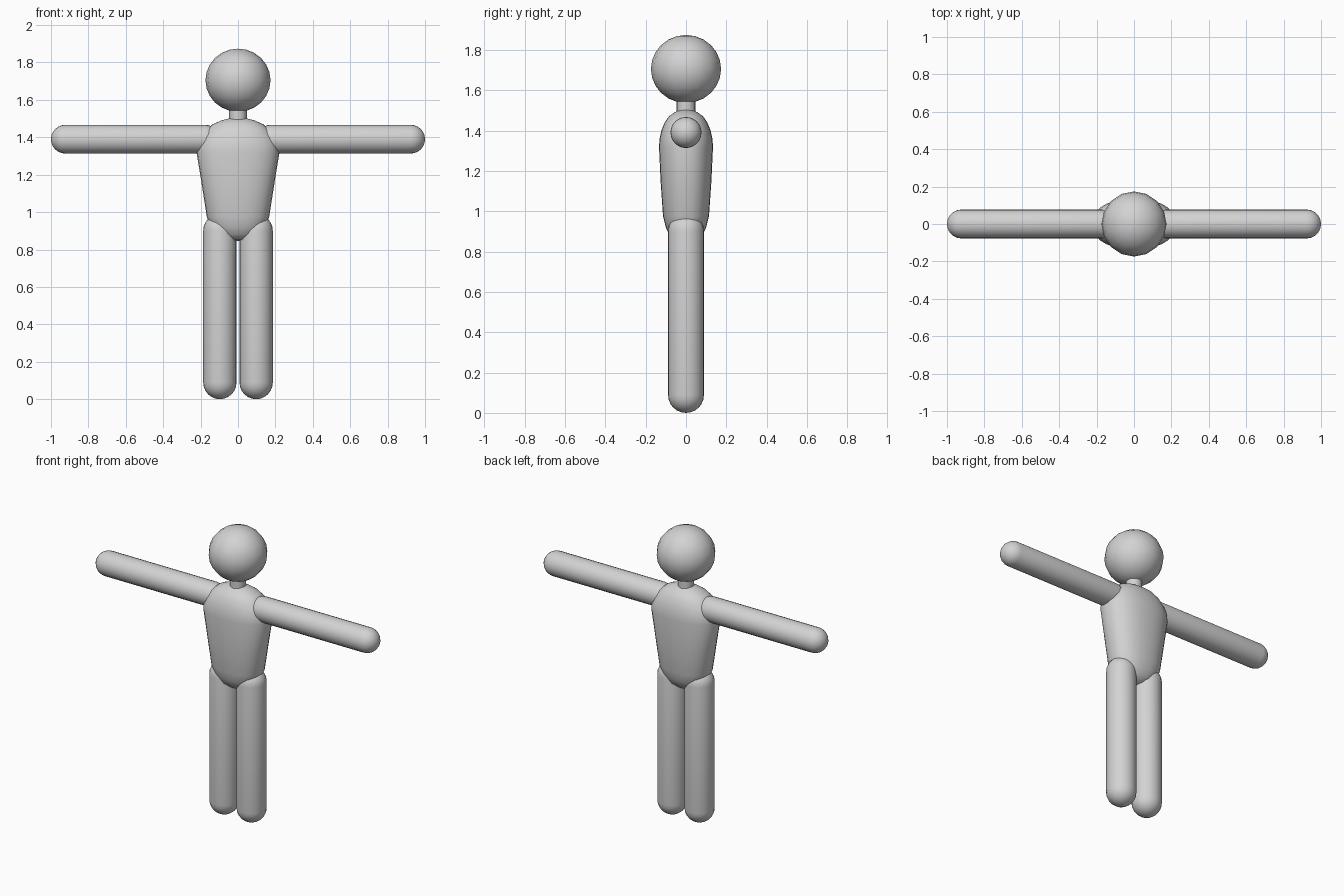
import bpy, bmesh, math
from mathutils import Vector, Matrix

if "Cube" in bpy.data.objects:
    bpy.data.objects.remove(bpy.data.objects["Cube"])

grey = bpy.data.materials.new("light grey")
grey.diffuse_color = (0.65, 0.65, 0.65, 1)
grey.use_nodes = True
grey.node_tree.nodes["Principled BSDF"].inputs["Base Color"].default_value = grey.diffuse_color


def finish(name, bm, matrix=Matrix()):
    """Turn a bmesh into a smooth-shaded object."""
    bmesh.ops.transform(bm, matrix=matrix, verts=bm.verts)
    bmesh.ops.recalc_face_normals(bm, faces=bm.faces)
    for f in bm.faces:
        f.smooth = True
    mesh = bpy.data.meshes.new(name)
    bm.to_mesh(mesh)
    bm.free()
    mesh.materials.append(grey)
    obj = bpy.data.objects.new(name, mesh)
    bpy.context.collection.objects.link(obj)
    return obj


def loft(name, rings, sides=24, power=2.0, matrix=Matrix()):
    """Stack (z, rx, ry) superellipse rings; zero-radius rings become poles."""
    bm = bmesh.new()
    loops = []
    for z, rx, ry in rings:
        loop = []
        for i in range(sides):
            a = 2 * math.pi * i / sides
            c, s = math.cos(a), math.sin(a)
            x = math.copysign(abs(c) ** (2 / power), c) * rx
            y = math.copysign(abs(s) ** (2 / power), s) * ry
            loop.append(bm.verts.new((x, y, z)))
        loops.append(loop)
    for lo, hi in zip(loops, loops[1:]):
        for i in range(sides):
            j = (i + 1) % sides
            bm.faces.new((lo[i], lo[j], hi[j], hi[i]))
    bmesh.ops.remove_doubles(bm, verts=bm.verts, dist=0.0002)
    return finish(name, bm, matrix)


def limb_half(name, tip, joint, radius):
    """Tube with a rounded tip, open where it meets the other half."""
    tip, joint = Vector(tip), Vector(joint)
    length = (joint - tip).length
    rings = []
    for i in range(7):
        a = math.pi / 2 * i / 6
        rings.append((radius * (1 - math.cos(a)), radius * math.sin(a), radius * math.sin(a)))
    rings.append((length, radius, radius))
    turn = (joint - tip).to_track_quat('Z', 'Y').to_matrix().to_4x4()
    loft(name, rings, 24, matrix=Matrix.Translation(tip) @ turn)


# Torso: tapered body, wide at the chest, rounded at both ends
loft("torso", [
    (0.845, 0, 0), (0.852, 0.06, 0.05), (0.88, 0.11, 0.082),
    (0.92, 0.145, 0.10), (0.975, 0.167, 0.114), (1.15, 0.194, 0.126),
    (1.32, 0.222, 0.134), (1.36, 0.216, 0.131), (1.40, 0.20, 0.122),
    (1.44, 0.17, 0.106), (1.47, 0.135, 0.085), (1.49, 0.09, 0.058),
    (1.503, 0.04, 0.026), (1.505, 0, 0)], 28, 2.3)

# Neck
loft("neck", [(1.46, 0.047, 0.047), (1.58, 0.047, 0.047)], 16)

# Head
bm = bmesh.new()
bmesh.ops.create_uvsphere(bm, u_segments=16, v_segments=12, radius=0.174)
finish("head", bm, Matrix.Translation((0, 0, 1.705)) @ Matrix.Diagonal((1, 1, 0.97, 1)))

# Arms and legs
for side, s in (("left", 1), ("right", -1)):
    limb_half(side + "_upper_arm", (s * 0.10, 0, 1.39), (s * 0.55, 0, 1.39), 0.077)
    limb_half(side + "_forearm", (s * 1.0, 0, 1.39), (s * 0.55, 0, 1.39), 0.077)
    limb_half(side + "_thigh", (s * 0.097, 0, 0.99), (s * 0.097, 0, 0.5), 0.089)
    limb_half(side + "_shin", (s * 0.097, 0, 0.0), (s * 0.097, 0, 0.5), 0.089)
